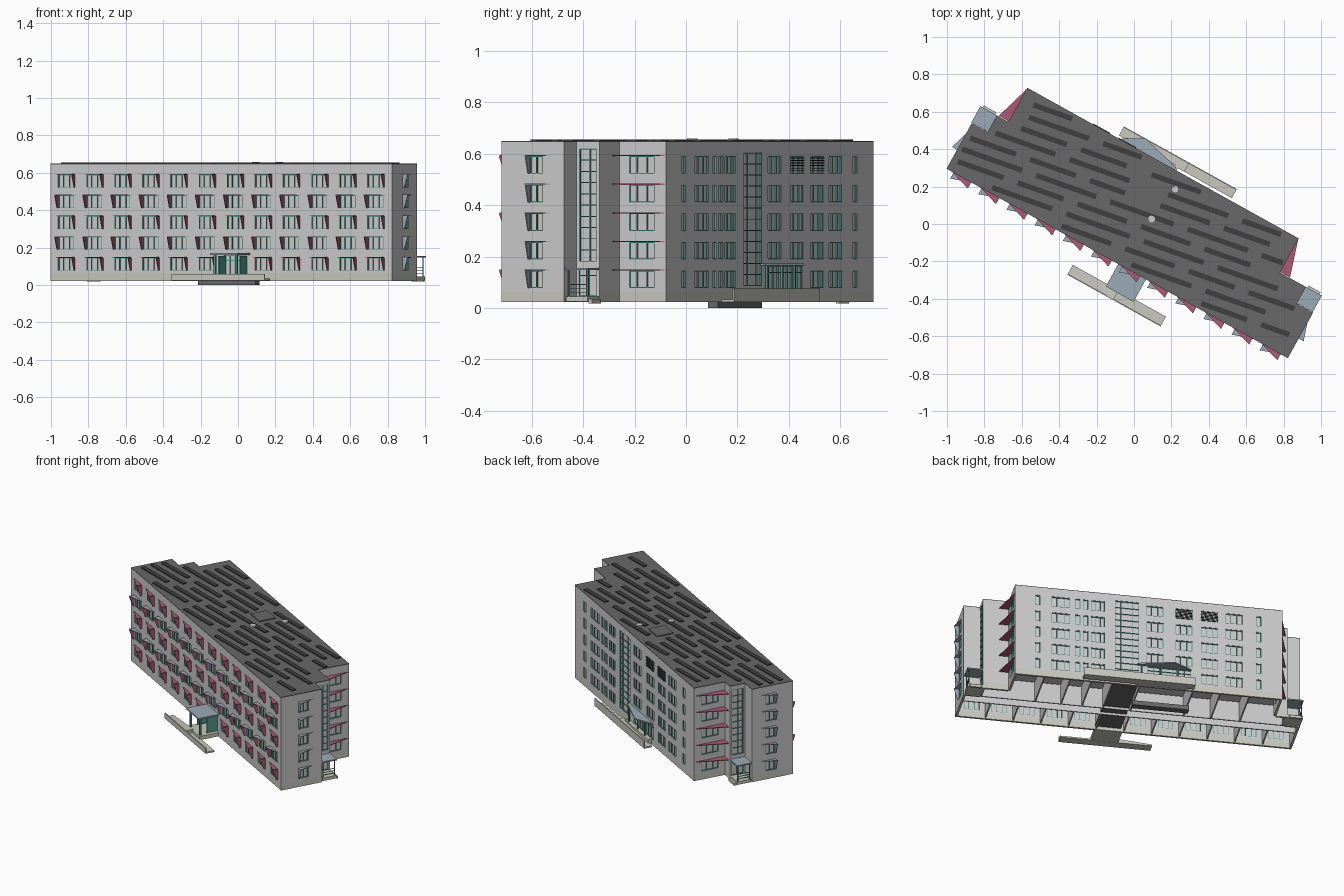
import bpy, bmesh, math
from mathutils import Vector, Matrix

if "Cube" in bpy.data.objects:
    bpy.data.objects.remove(bpy.data.objects["Cube"])

ROT = Matrix.Rotation(math.radians(-29.03), 4, 'Z')
Z0, ZP, ZR, FLOOR = 0.023, 0.065, 0.645, 0.111
UB = .808  # right end of the back facade
FOOT = [(-1.02, -.228), (1.067, -.228), (1.067, .05), (.967, .05), (.967, .152), (UB, .152),
        (UB, .36), (-.852, .36), (-.852, .152), (-.923, .152), (-.923, .05), (-1.02, .05)]
SILLS = [.078 + FLOOR * k for k in range(5)]
WH = .068


def material(name, c):
    m = bpy.data.materials.new(name)
    m.diffuse_color = (*c, 1)
    m.use_nodes = True
    m.node_tree.nodes["Principled BSDF"].inputs["Base Color"].default_value = m.diffuse_color
    return m


WALL = material("wall_grey", (.6, .6, .6))
PLINTH = material("plinth_beige", (.58, .58, .52))
ROOF = material("roof_grey", (.14, .14, .14))
DARK = material("dark_strip", (.05, .05, .05))
GREEN = material("frame_green", (.08, .33, .27))
RED = material("shade_red", (.42, .10, .17))
BLUE = material("canopy_blue", (.33, .40, .47))


class Part:
    """Collects boxes and prisms (in building coordinates) into one object."""
    def __init__(self, name, mat=None):
        self.name, self.mat, self.bm = name, mat, bmesh.new()

    def prism(self, pts, ext):
        ext = Vector(ext)
        a = [self.bm.verts.new(p) for p in pts]
        b = [self.bm.verts.new(Vector(p) + ext) for p in pts]
        self.bm.faces.new(a)
        self.bm.faces.new(b[::-1])
        for i in range(len(a)):
            j = (i + 1) % len(a)
            self.bm.faces.new((a[j], a[i], b[i], b[j]))

    def box(self, x0, x1, y0, y1, z0, z1):
        self.prism([(x0, y0, z0), (x1, y0, z0), (x1, y1, z0), (x0, y1, z0)], (0, 0, z1 - z0))

    def done(self, mats=None, recalc=True):
        if recalc:
            bmesh.ops.recalc_face_normals(self.bm, faces=self.bm.faces[:])
        self.bm.transform(ROT)
        me = bpy.data.meshes.new(self.name)
        self.bm.to_mesh(me)
        self.bm.free()
        for m in mats or ([self.mat] if self.mat else []):
            me.materials.append(m)
        ob = bpy.data.objects.new(self.name, me)
        bpy.context.collection.objects.link(ob)
        return ob


frames, panes = Part("window_frames", GREEN), Part("window_panes", WALL)
red, blue = Part("red_sunshades", RED), Part("blue_sunshades", BLUE)
grilles = Part("window_grilles", DARK)


class Wall:
    """Facade strip between footprint corners i and i+1, coordinates (along, out, z)."""
    def __init__(self, i):
        a, b = Vector(FOOT[i]), Vector(FOOT[(i + 1) % len(FOOT)])
        self.a, self.len, self.holes = a, (b - a).length, []
        self.d = (b - a).normalized()
        self.n = Vector((self.d.y, -self.d.x))

    def p(self, s, t, z):
        q = self.a + self.d * s + self.n * t
        return (q.x, q.y, z)

    def box(self, part, s0, s1, t0, t1, z0, z1):
        part.prism([self.p(s0, t0, z0), self.p(s1, t0, z0), self.p(s1, t1, z0), self.p(s0, t1, z0)],
                   (0, 0, z1 - z0))

    def window(self, s, z, w, h=WH, cols=(), rows=()):
        s0, f = s - w / 2, .0035
        self.holes.append((s0, s0 + w, z, z + h))
        self.box(panes, s0, s0 + w, -.010, -.008, z, z + h)
        for c in (0, *cols, 1):
            m = s0 + f / 2 + c * (w - f)
            self.box(frames, m - f / 2, m + f / 2, -.012, -.002, z, z + h)
        for r in (0, *rows, 1):
            m = z + f / 2 + r * (h - f)
            self.box(frames, s0, s0 + w, -.0115, -.0025, m - f / 2, m + f / 2)

    def shade(self, deep, thin, z, depth, h=WH, plate=red, fin=red):
        plate.prism([self.p(thin, 0, z), self.p(deep, 0, z), self.p(deep, depth, z)], (0, 0, .004))
        if fin:
            e = Vector(self.p(.004, 0, 0)) - Vector(self.p(0, 0, 0))
            fin.prism([self.p(deep, 0, z), self.p(deep, depth, z), self.p(deep, depth * .3, z - h),
                       self.p(deep, 0, z - h)], e)

    def build(self, name):
        part = Part(name)
        ss = sorted({0, self.len, *[x for h in self.holes for x in h[:2]]})
        zs = sorted({Z0, ZP, ZR, *[x for h in self.holes for x in h[2:]]})
        grid = [[part.bm.verts.new(self.p(s, 0, z)) for z in zs] for s in ss]
        for i in range(len(ss) - 1):
            for j in range(len(zs) - 1):
                cs, cz = (ss[i] + ss[i + 1]) / 2, (zs[j] + zs[j + 1]) / 2
                if any(h[0] < cs < h[1] and h[2] < cz < h[3] for h in self.holes):
                    continue
                f = part.bm.faces.new((grid[i][j], grid[i + 1][j], grid[i + 1][j + 1], grid[i][j + 1]))
                f.material_index = int(cz < ZP)
        ob = part.done([WALL, PLINTH], recalc=False)
        m = ob.modifiers.new("thickness", 'SOLIDIFY')
        m.thickness, m.offset = .014, -1


W = [Wall(i) for i in range(12)]

# front facade: twelve bays, sunshades alternate side by floor
for k, z in enumerate(SILLS):
    for i in range(12):
        s = .095 + .172 * i
        if k == 0 and i == 6:
            W[0].window(s, .05, .13, .11, (.25, .5, .75), (.75,))
            continue
        W[0].window(s, z, .096, cols=(.3, .7))
        g = 1 if k % 2 == 0 else -1
        W[0].shade(s + .052 * g, s - .06 * g, z + WH, .036, plate=red if g > 0 else blue)

# back facade: mixed windows and a tall stair glazing
for k, z in enumerate(SILLS):
    for u in (.668, .42, .37, -.705):
        W[6].window(UB - u, z, .034)
    for u, w in ((.524, .115), (.293, .085), (-.06, .105), (-.24, .105), (-.40, .105), (-.55, .105)):
        if k == 0 and u in (-.06, -.24):
            continue
        W[6].window(UB - u, z, w, cols=(.3, .7))
        if k == 4 and u in (-.24, -.40):
            for j in range(7):
                W[6].box(grilles, UB - u - w / 2, UB - u + w / 2, 0, .004, z + .01 * j, z + .01 * j + .003)
W[6].window(UB - .113, .085, .15, .52, (.25, .75), [j / 12 for j in range(1, 12)])
W[6].window(UB + .15, .06, .27, .105, [j / 7 for j in range(1, 7)], (.75,))

# both ends: outer bay, stair strip, inner bay
for outer, stair, inner, m in ((1, 3, 5, False), (11, 9, 7, True)):
    def at(wall, s):
        return W[wall].len - s if m else s
    for k, z in enumerate(SILLS):
        W[outer].window(at(outer, .155), z, .06, cols=(.5,))
        W[outer].shade(at(outer, .12), at(outer, .215), z + WH, .03, plate=blue, fin=blue)
        W[inner].window(at(inner, .10), z, .115, cols=(.3, .7))
        W[inner].shade(at(inner, .003), at(inner, .2), z + WH, .06, fin=None)
    W[stair].window(at(stair, .051), .18, .08, .44, (.6,), [j / 10 for j in range(1, 10)])
    W[stair].window(at(stair, .051), .045, .085, .11, (.5,), (.75,))

NAMES = ["front", "right_outer", "right_step_a", "right_stair", "right_step_b", "right_inner",
         "back", "left_inner", "left_step_b", "left_stair", "left_step_a", "left_outer"]
for w, n in zip(W, NAMES):
    w.build(n + "_wall")

# roof and inner floor slabs
roof = Part("roof", ROOF)
roof.prism([(x, y, ZR) for x, y in FOOT], (0, 0, .004))
roof.done()
slabs = Part("floor_slabs", WALL)
for k in range(1, 5):
    slabs.prism([(.02 + (x - .02) * .985, -.1 + (y + .1) * .95, .06 + FLOOR * k) for x, y in FOOT], (0, 0, .006))
slabs.done()

# roof strips: dashed lines skewed to the building axis, kept inside the roof outline
strips = Part("roof_strips", DARK)
a = math.radians(9.5)
d, n = Vector((math.cos(a), math.sin(a), 0)), Vector((-math.sin(a), math.cos(a), 0))


def on_roof(p):
    lim = 1.0 if p.y < .03 else (.9 if p.y < .13 else .78)
    hatch_area = abs(p.x + .03) < .1 and abs(p.y - .185) < .09
    return -.2 < p.y < .33 and abs(p.x) < lim and not hatch_area


for k in range(-5, 8):
    line, run = n * (.07 * k), None
    t = -1.1
    while t < 1.12:
        inside = on_roof(line + d * t)
        if inside and run is None:
            run = t
        if run is not None and (not inside or t - run > (.34 if k % 2 else .26)):
            if t - run > .09:
                strips.prism([line + d * x + n * y + Vector((0, 0, ZR + .004)) for x, y in
                              ((run, -.014), (t, -.014), (t, .014), (run, .014))], (0, 0, .006))
            run = None
            t += .06
        t += .02
strips.done()
hatch = Part("roof_hatch", ROOF)
hatch.box(-.09, .03, .13, .24, ZR, ZR + .01)
hatch.done()
for u, v in ((.103, .268), (.07, .067)):
    bpy.ops.mesh.primitive_cylinder_add(vertices=12, radius=.02, depth=.016,
                                        location=ROT @ Vector((u, v, ZR + .006)))
    bpy.context.object.name = "roof_vent"

# ground floor partitions, visible from below
inner = Part("ground_partitions", WALL)
for v in (-.045, .03):
    inner.box(-1.01, 1.05, v, v + .008, .03, .165)
for i in range(1, 12):
    u = -1.011 + .172 * i
    inner.box(u - .004, u + .004, -.215, -.04, .03, .165)
for u in (-.65, -.47, -.30, .03, .20, .33, .46, .62):
    inner.box(u - .004, u + .004, .035, .347, .03, .165)
inner.done()
hall = Part("hall_floor", ROOF)
hall.box(.04, .20, -.215, .345, .045, .055)
hall.box(-.31, .04, .12, .165, 0, .03)
hall.done()

# entrances: platforms, ramps, parapets
porch = Part("entrance_platforms", PLINTH)
porch.box(.03, .20, -.36, -.228, .025, .05)
porch.box(-.26, .06, .36, .385, .025, .06)
for v0, v1, u0, u1, h in ((-.41, -.35, -.18, .39, .035), (.375, .43, -.30, .39, .05)):
    porch.box(u0, u1, v0, v1, .024, .034)
    out = v0 if v0 < 0 else v1 - .006
    porch.box(u0, u1, out, out + .006, .03, .025 + h)
    porch.prism([(u0, v0, .034), (.1, v0, .034), (.1, v0, .055)], (0, v1 - v0, 0))
for u0, u1 in ((.967, 1.06), (-1.02, -.923)):
    porch.box(u0, u1, .055, .15, .025, .045)
    porch.box(u0 + .01, u1 - .01, .15, .165, .018, .035)
porch.done()

# canopies and posts
canopy = Part("entrance_canopies", BLUE)
canopy.box(.03, .20, -.365, -.228, .162, .172)
canopy.prism([(-.29, .36, .165), (.05, .36, .165), (.05, .375, .165), (-.17, .43, .165)], (0, 0, .008))
posts = Part("canopy_posts", GREEN)
for u in (.045, .175):
    posts.box(u, u + .012, -.35, -.338, .05, .162)
    posts.box(u, u + .008, -.30, -.228, .055, .155)
for u in (-.2, -.1, .02):
    posts.box(u, u + .008, .37, .378, .055, .165)
for u0, u1, post in ((.967, 1.064, 1.05), (-1.024, -.923, -1.016)):
    canopy.box(u0, u1, .052, .152, .148, .156)
    for v in (.06, .14):
        posts.box(post, post + .005, v, v + .005, .045, .148)
    for z in (.06, .075, .09):
        posts.box(post, post + .004, .06, .14, z, z + .003)
canopy.done()
posts.done()

for part in (frames, panes, red, blue, grilles):
    part.done()
